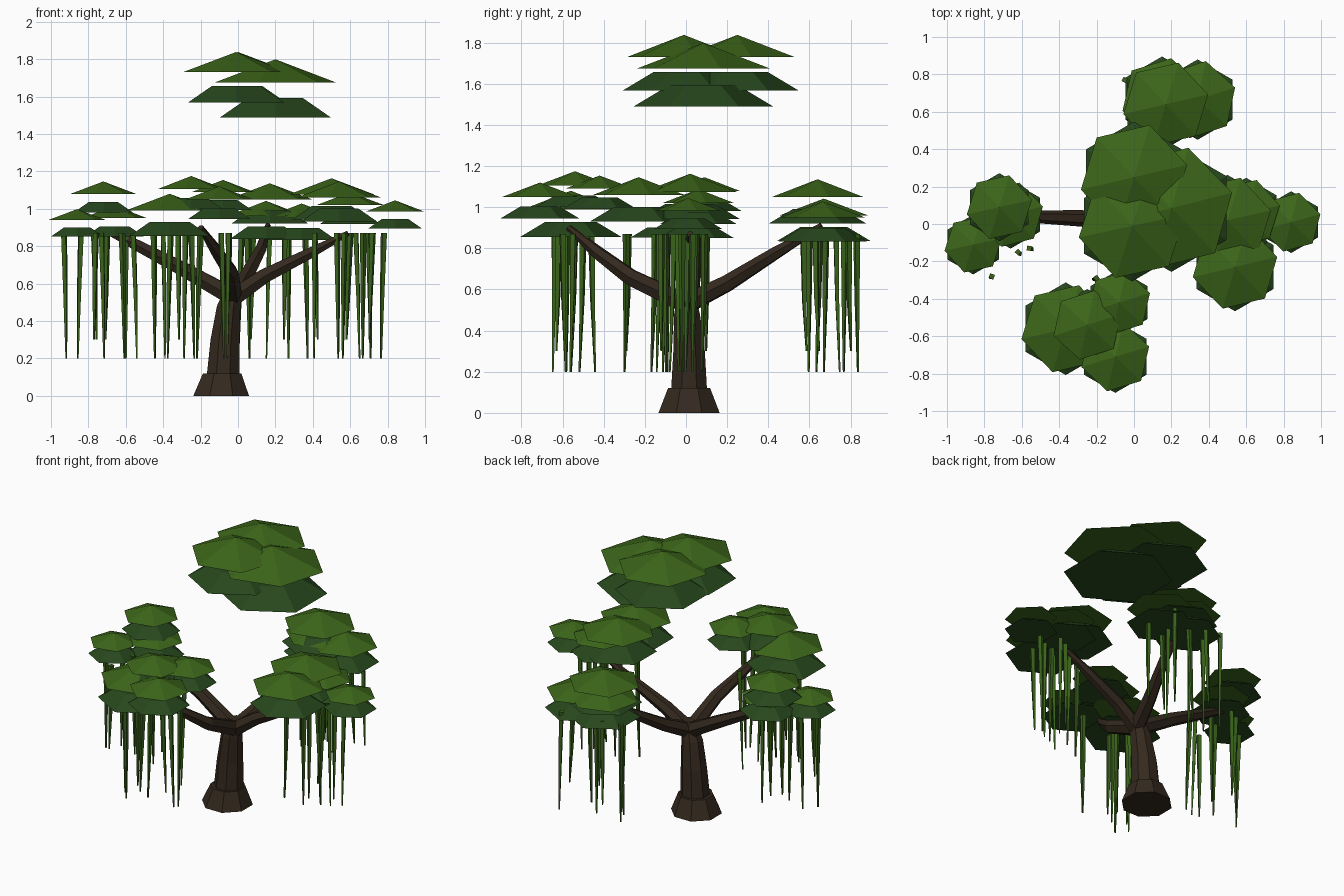
import bpy, bmesh, math, random
from mathutils import Vector

if "Cube" in bpy.data.objects:
    bpy.data.objects.remove(bpy.data.objects["Cube"])

random.seed(4)


def material(name, rgb):
    m = bpy.data.materials.new(name)
    m.diffuse_color = (*rgb, 1)
    m.use_nodes = True
    m.node_tree.nodes["Principled BSDF"].inputs["Base Color"].default_value = m.diffuse_color
    return m


BARK = material("bark brown", (0.034, 0.022, 0.013))
LEAF = material("leaf green", (0.044, 0.130, 0.010))
SHADE = material("deep leaf green", (0.020, 0.063, 0.012))
VINE = material("vine green", (0.042, 0.125, 0.011))


def finish(name, bm, mat):
    bmesh.ops.recalc_face_normals(bm, faces=bm.faces)
    mesh = bpy.data.meshes.new(name)
    bm.to_mesh(mesh)
    bm.free()
    mesh.materials.append(mat)
    ob = bpy.data.objects.new(name, mesh)
    bpy.context.collection.objects.link(ob)
    return ob


def tube(bm, points, radii, sides, upright=False, turn=0.0):
    """Loft polygon rings along a path and cap both ends."""
    pts = [Vector(p) for p in points]
    rings = []
    for i, (p, r) in enumerate(zip(pts, radii)):
        d = (pts[min(i + 1, len(pts) - 1)] - pts[max(i - 1, 0)]).normalized()
        if upright:
            u, v = Vector((1, 0, 0)), Vector((0, 1, 0))
        else:
            u = d.cross(Vector((0, 0, 1))).normalized()
            v = u.cross(d)
        angles = [turn + 2 * math.pi * k / sides for k in range(sides)]
        rings.append([bm.verts.new(p + r * (math.cos(a) * u + math.sin(a) * v)) for a in angles])
    for a, b in zip(rings, rings[1:]):
        for k in range(sides):
            n = (k + 1) % sides
            bm.faces.new((a[k], a[n], b[n], b[k]))
    bm.faces.new(rings[0][::-1])
    bm.faces.new(rings[-1])


def foliage(name, x, y, z, r1, r2, h, sides, turn, mat):
    bm = bmesh.new()
    tube(bm, [(x, y, z), (x, y, z + h)], [r1, r2], sides, True, turn)
    bmesh.ops.remove_doubles(bm, verts=bm.verts, dist=0.0005)
    finish(name, bm, mat)


# Flared root and leaning trunk
bm = bmesh.new()
tube(bm, [(-0.09, 0.015, 0), (-0.085, 0.015, 0.12)], [0.161, 0.111], 8, True, math.pi / 8)
finish("root_flare", bm, BARK)
bm = bmesh.new()
tube(bm, [(-0.08, 0.015, 0.1), (-0.07, 0.015, 0.3), (-0.05, 0.005, 0.48), (-0.02, 0, 0.6)],
     [0.095, 0.083, 0.068, 0.04], 8, True, math.pi / 8)
finish("trunk", bm, BARK)

# Four limbs
limbs = {
    "left": [(-0.03, 0, 0.53), (-0.28, 0.03, 0.67), (-0.55, 0.04, 0.81), (-0.72, 0.06, 0.89)],
    "right": [(-0.02, 0, 0.53), (0.14, 0.01, 0.64), (0.38, 0.02, 0.76), (0.59, 0.02, 0.87)],
    "front": [(-0.03, 0, 0.53), (-0.04, -0.27, 0.66), (-0.12, -0.43, 0.78), (-0.2, -0.57, 0.9)],
    "back": [(-0.02, 0, 0.53), (0.04, 0.2, 0.63), (0.12, 0.44, 0.78), (0.16, 0.66, 0.91)],
}
for name, path in limbs.items():
    bm = bmesh.new()
    tube(bm, path, [0.053, 0.044, 0.033, 0.016], 6)
    finish(name + "_branch", bm, BARK)

# Foliage clumps: x, y, rim height, radius
clumps = {
    "crown": [(0.0, 0.25, 1.73, 0.27), (-0.01, -0.01, 1.73, 0.27), (0.2, 0.085, 1.675, 0.31)],
    "left": [(-0.72, 0.09, 1.08, 0.165), (-0.86, -0.11, 0.94, 0.145), (-0.66, 0.05, 0.95, 0.165)],
    "front": [(-0.25, -0.54, 1.105, 0.175), (-0.08, -0.42, 1.09, 0.16),
              (-0.1, -0.71, 1.05, 0.175), (-0.365, -0.56, 0.99, 0.225)],
    "right": [(0.84, 0.01, 0.985, 0.15), (0.54, -0.23, 1.06, 0.215),
              (0.5, 0.02, 1.075, 0.22), (0.6, 0.06, 1.02, 0.17)],
    "back": [(0.17, 0.64, 1.05, 0.215), (0.34, 0.665, 0.95, 0.195), (0.15, 0.67, 0.96, 0.205)],
}
for group, items in clumps.items():
    for i, (x, y, z, r) in enumerate(items):
        foliage(f"{group}_leaf_cap_{i}", x, y, z, r * 1.08, 0, 0.4 * r, 6,
                math.pi / 12 + random.uniform(-0.06, 0.06), LEAF)
        foliage(f"{group}_leaf_skirt_{i}", x, y, z - 0.6 * r, r * 1.1, r * 0.55, 0.33 * r, 6,
                math.pi / 6, SHADE)

# Hanging vines, thick at the top and thin at the tip: x, y
vines = {
    "left": [(-0.93, -0.1), (-0.84, -0.04), (-0.76, -0.28), (-0.77, 0.06), (-0.73, -0.09),
             (-0.7, 0.1), (-0.62, -0.15), (-0.6, 0.03), (-0.56, -0.13)],
    "front": [(-0.45, -0.58), (-0.4, -0.64), (-0.36, -0.5), (-0.32, -0.62), (-0.28, -0.54),
              (-0.25, -0.46), (-0.2, -0.29), (-0.09, -0.6), (-0.05, -0.55)],
    "right": [(0.57, -0.1), (0.6, 0.05), (0.63, -0.04), (0.67, 0.09), (0.7, -0.02),
              (0.72, -0.12), (0.78, 0.03), (0.53, 0.01), (0.41, -0.06)],
    "back": [(-0.05, 0.77), (0.02, 0.68), (0.05, 0.6), (0.17, 0.73), (0.25, 0.57),
             (0.27, 0.65), (0.41, 0.63), (0.36, 0.83), (0.08, 0.79)],
}
for group, spots in vines.items():
    bm = bmesh.new()
    for x, y in spots:
        low = random.choice((0.2, 0.2, 0.2, 0.2, 0.3))
        dx, dy = random.uniform(-0.02, 0.02), random.uniform(-0.02, 0.02)
        tube(bm, [(x, y, 0.87), (x + dx * 0.6, y + dy * 0.3, 0.55), (x + dx, y + dy, low)],
             [0.018, 0.013, 0.005], 4, True, random.uniform(0, 1.5))
    finish(group + "_vines", bm, VINE)
